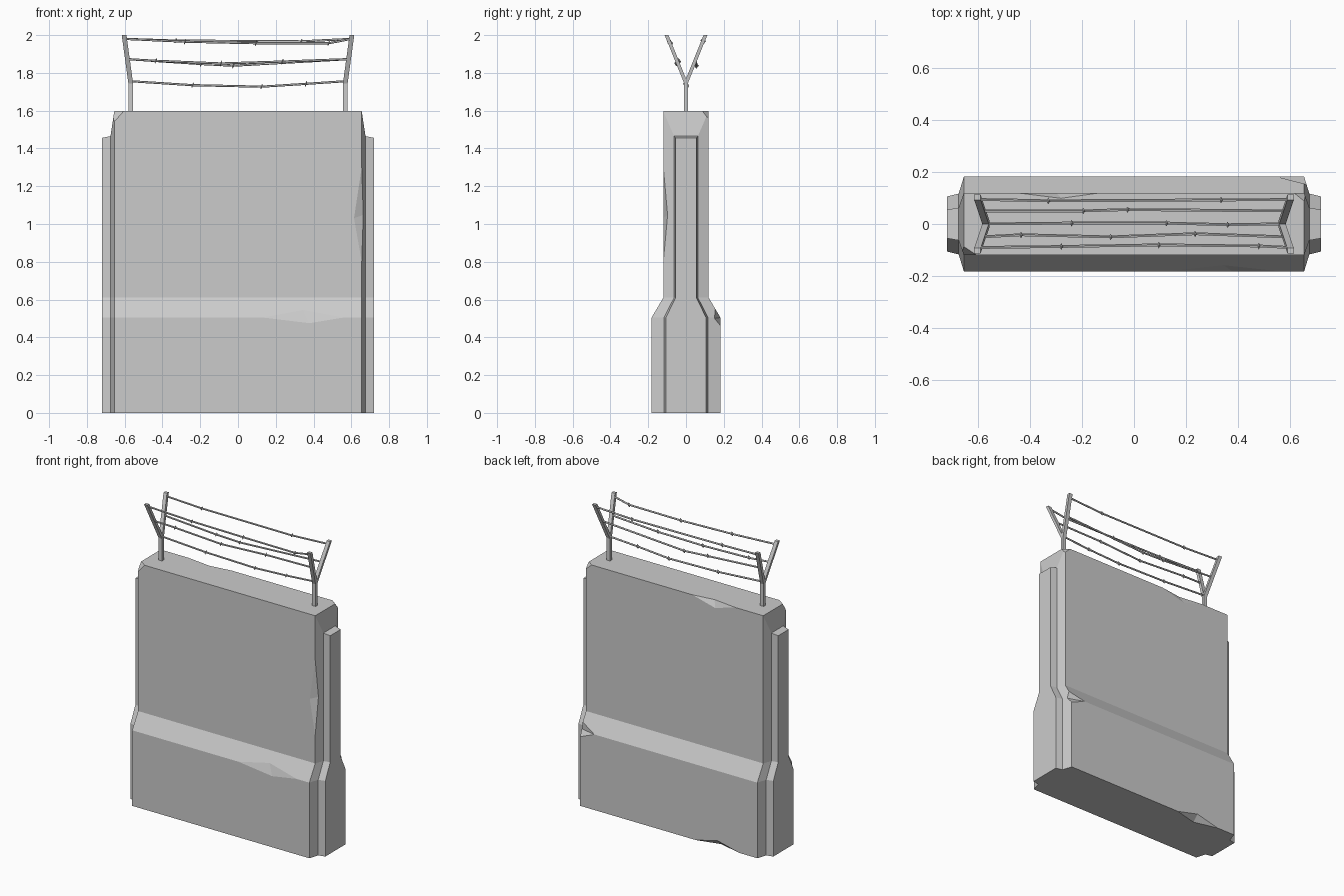
import bpy, bmesh, math
from mathutils import Vector

if "Cube" in bpy.data.objects:
    bpy.data.objects.remove(bpy.data.objects["Cube"])


def make_object(name, bm):
    bmesh.ops.recalc_face_normals(bm, faces=bm.faces)
    mesh = bpy.data.meshes.new(name)
    bm.to_mesh(mesh)
    bm.free()
    obj = bpy.data.objects.new(name, mesh)
    bpy.context.collection.objects.link(obj)
    return obj


def loft(bm, rings):
    """Skin equal-length rings of points and cap both ends."""
    loops = [[bm.verts.new(p) for p in ring] for ring in rings]
    n = len(loops[0])
    for a, b in zip(loops, loops[1:]):
        for i in range(n):
            j = (i + 1) % n
            bm.faces.new((a[i], a[j], b[j], b[i]))
    bm.faces.new(loops[0])
    bm.faces.new(loops[-1])


def hull(bm, points):
    verts = [bm.verts.new(p) for p in points]
    bmesh.ops.convex_hull(bm, input=verts)


# Concrete slab: one stepped profile, shrunk towards each end into a tongue
def section(x, wide, narrow, top):
    half = [(wide, 0), (wide, 0.505), (narrow, 0.61), (narrow, top)]
    return ([Vector((x, -y, z)) for y, z in half] +
            [Vector((x, y, z)) for y, z in reversed(half)])


end = [(0.655, 0.182, 0.12, 1.597), (0.675, 0.117, 0.063, 1.465), (0.72, 0.106, 0.055, 1.456)]
bm = bmesh.new()
loft(bm, [section(-x, *s) for x, *s in reversed(end)] + [section(x, *s) for x, *s in end])
wall = make_object("concrete_wall", bm)

# Chipped edges and corners, each cut by a small convex shard
chips = [
    [(0.655, -0.12, 0.8), (0.655, -0.12, 1.3), (0.612, -0.121, 1.03),
     (0.668, -0.095, 1.05), (0.72, -0.18, 1.03)],
    [(0.13, -0.182, 0.505), (0.56, -0.182, 0.505), (0.38, -0.183, 0.472),
     (0.34, -0.155, 0.555), (0.35, -0.23, 0.53)],
    [(-0.45, 0.12, 1.597), (-0.13, 0.12, 1.597), (-0.3, 0.122, 1.55),
     (-0.28, 0.098, 1.599), (-0.3, 0.17, 1.64)],
    [(-0.2, 0.182, 0), (-0.52, 0.182, 0), (-0.36, 0.183, 0.04),
     (-0.36, 0.14, -0.001), (-0.36, 0.23, -0.05)],
    [(-0.6, -0.122, 1.6), (-0.662, -0.122, 1.53), (-0.662, -0.08, 1.6), (-0.7, -0.16, 1.64)],
    [(0.61, 0.122, 1.6), (0.662, 0.122, 1.55), (0.662, 0.08, 1.6), (0.7, 0.16, 1.64)],
    [(0.55, 0.182, 0.505), (0.657, 0.183, 0.46), (0.657, 0.155, 0.56),
     (0.668, 0.15, 0.5), (0.7, 0.21, 0.53)],
]
cutters = []
for points in chips:
    bm = bmesh.new()
    hull(bm, points)
    cutter = make_object("chip_cutter", bm)
    cutter.hide_render = True
    cutters.append(cutter)
    mod = wall.modifiers.new("chip", 'BOOLEAN')
    mod.operation, mod.solver, mod.object = 'DIFFERENCE', 'EXACT', cutter
depsgraph = bpy.context.evaluated_depsgraph_get()
chipped = bpy.data.meshes.new_from_object(wall.evaluated_get(depsgraph))
wall.modifiers.clear()
wall.data = chipped
for cutter in cutters:
    bpy.data.objects.remove(cutter)


# Y-shaped posts at both ends
def rect(x, y, z, hx=0.0125, hy=0.01):
    return [(x + sx * hx, y + sy * hy, z) for sx, sy in ((-1, -1), (1, -1), (1, 1), (-1, 1))]


for side, label in ((-1, "left"), (1, "right")):
    bm = bmesh.new()
    loft(bm, [rect(side * 0.568, 0, 1.59), rect(side * 0.568, 0, 1.755)])
    for arm in (-1, 1):
        loft(bm, [rect(side * 0.568, 0, 1.745), rect(side * 0.603, arm * 0.103, 2.0)])
    make_object(label + "_post", bm)

# Sagging barbed wires: y, z at the posts, half length, then (x, y shift, z) kinks with barbs
wires = [
    ("front_top", -0.091, 1.98, 0.6, [(-0.28, 0.004, 1.965), (0.095, 0.01, 1.957), (0.48, 0.006, 1.957)]),
    ("front_middle", -0.05, 1.873, 0.585, [(-0.435, 0.008, 1.864), (-0.09, 0.0, 1.85), (0.235, 0.012, 1.86)]),
    ("centre", 0.0, 1.756, 0.57, [(-0.24, 0.003, 1.735), (0.125, 0.003, 1.727), (0.36, -0.003, 1.742)]),
    ("back_middle", 0.05, 1.873, 0.585, [(-0.195, 0.0, 1.847), (-0.025, 0.005, 1.838)]),
    ("back_top", 0.094, 1.98, 0.6, [(-0.33, -0.005, 1.971), (0.335, -0.002, 1.967)]),
]
for name, y, z, half, kinks in wires:
    path = [(-half, y, z)] + [(x, y + dy, kz) for x, dy, kz in kinks] + [(half, y, z)]
    bm = bmesh.new()
    loft(bm, [[(px, py + 0.006 * math.cos(a), pz + 0.006 * math.sin(a))
               for a in (i * math.tau / 5 for i in range(5))] for px, py, pz in path])
    for p in path[1:-1]:
        axes = [Vector((0.007, 0, 0.003)), Vector((0, 0.013, 0)), Vector((0.004, 0, 0.016))]
        hull(bm, [Vector(p) + s * a for a in axes for s in (-1, 1)])
    make_object(name + "_wire", bm)
